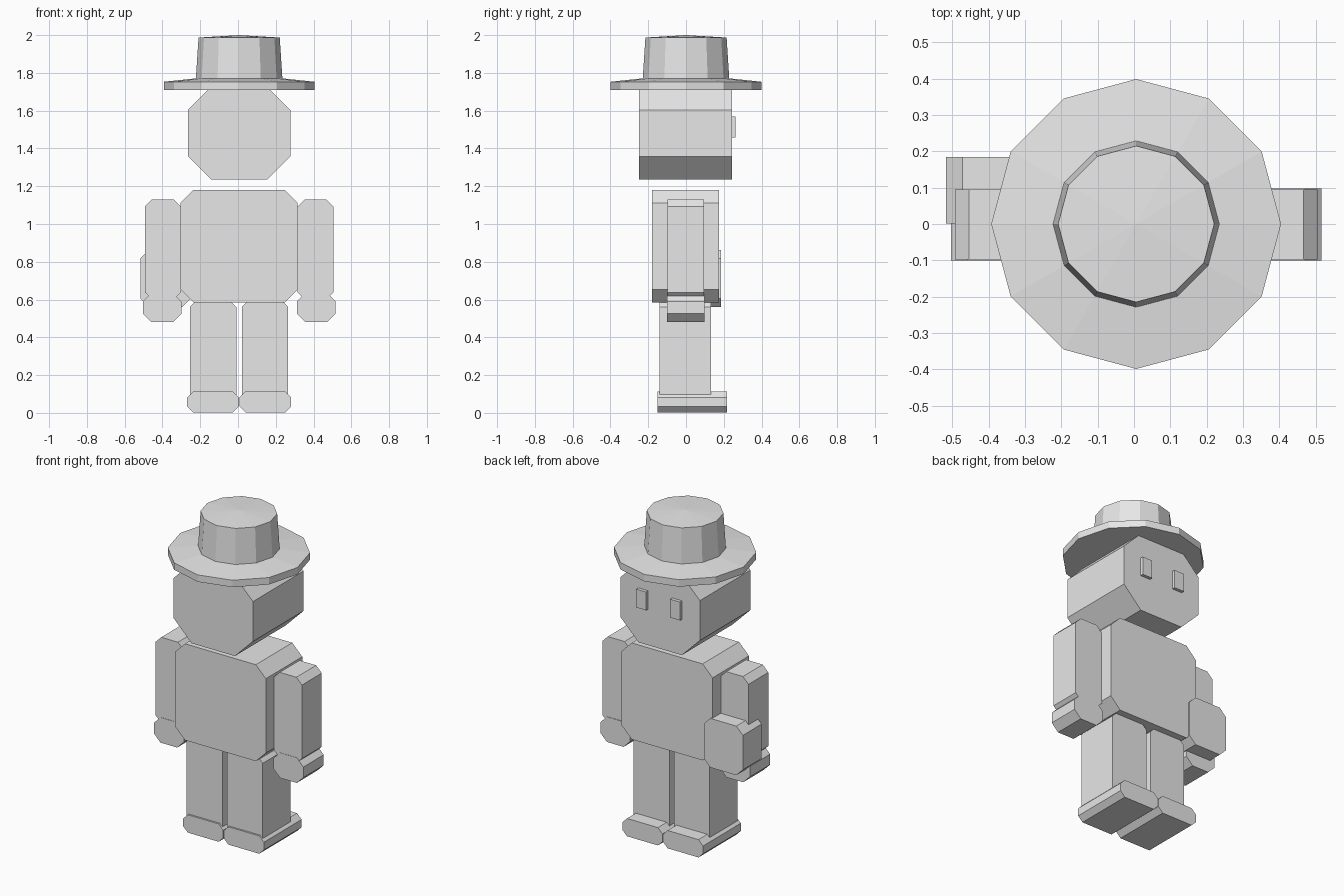
import bpy, bmesh
from math import sin, cos, tau

if "Cube" in bpy.data.objects:
    bpy.data.objects.remove(bpy.data.objects["Cube"], do_unlink=True)

grey = bpy.data.materials.new("light grey")
grey.use_nodes = True
colour = (0.8, 0.8, 0.8, 1)
grey.diffuse_color = colour
grey.node_tree.nodes["Principled BSDF"].inputs["Base Color"].default_value = colour

CX = 0.006  # middle line of the figure


def finish(name, bm):
    bmesh.ops.recalc_face_normals(bm, faces=bm.faces)
    mesh = bpy.data.meshes.new(name)
    bm.to_mesh(mesh)
    bm.free()
    mesh.materials.append(grey)
    obj = bpy.data.objects.new(name, mesh)
    bpy.context.collection.objects.link(obj)
    return obj


def block(name, x, y, z, cut=0):
    """Box with its four front-to-back edges cut off at 45 degrees."""
    (x0, x1), (y0, y1), (z0, z1) = x, y, z
    if cut:
        outline = [(x0 + cut, z0), (x1 - cut, z0), (x1, z0 + cut), (x1, z1 - cut),
                   (x1 - cut, z1), (x0 + cut, z1), (x0, z1 - cut), (x0, z0 + cut)]
    else:
        outline = [(x0, z0), (x1, z0), (x1, z1), (x0, z1)]
    bm = bmesh.new()
    face = bm.faces.new([bm.verts.new((px, y0, pz)) for px, pz in outline])
    extruded = bmesh.ops.extrude_face_region(bm, geom=[face], use_keep_orig=True)
    moved = [v for v in extruded["geom"] if isinstance(v, bmesh.types.BMVert)]
    bmesh.ops.translate(bm, verts=moved, vec=(0, y1 - y0, 0))
    return finish(name, bm)


def lathe(name, profile, sides):
    """Faceted turned shape; the profile starts and ends on the axis."""
    bm = bmesh.new()
    rings = []
    for r, z in profile:
        count = sides if r else 1
        rings.append([bm.verts.new((CX + r * cos(tau * i / sides), r * sin(tau * i / sides), z))
                      for i in range(count)])
    for low, high in zip(rings, rings[1:]):
        for i in range(sides):
            j = (i + 1) % sides
            corners = [low[i % len(low)], low[j % len(low)],
                       high[j % len(high)], high[i % len(high)]]
            bm.faces.new(list(dict.fromkeys(corners)))
    return finish(name, bm)


# Body and head
block("torso", (CX - 0.31, CX + 0.31), (-0.18, 0.175), (0.585, 1.18), 0.068)
block("head", (CX - 0.271, CX + 0.271), (-0.25, 0.243), (1.235, 1.727), 0.123)

# Limbs and eyes, once for each side
for side, sign in (("left", 1), ("right", -1)):
    def span(inner, outer):
        return sorted((CX + sign * inner, CX + sign * outer))

    block(side + "_arm", span(0.309, 0.499), (-0.098, 0.095), (0.6, 1.13), 0.038)
    block(side + "_hand", span(0.306, 0.51), (-0.1, 0.098), (0.48, 0.635), 0.045)
    block(side + "_leg", span(0.015, 0.26), (-0.139, 0.132), (0.06, 0.585), 0.024)
    block(side + "_shoe", span(0.002, 0.275), (-0.15, 0.218), (0.003, 0.113), 0.031)
    block(side + "_eye", span(0.082, 0.15), (0.23, 0.263), (1.457, 1.57))

# Bag beside the hip
block("bag", (-0.517, -0.25), (0.002, 0.184), (0.56, 0.863), 0.045)

# Hat with a wide brim
lathe("hat", [(0, 1.71), (0.399, 1.71), (0.399, 1.753), (0.229, 1.771),
              (0.215, 1.987), (0, 2.0)], 12)
